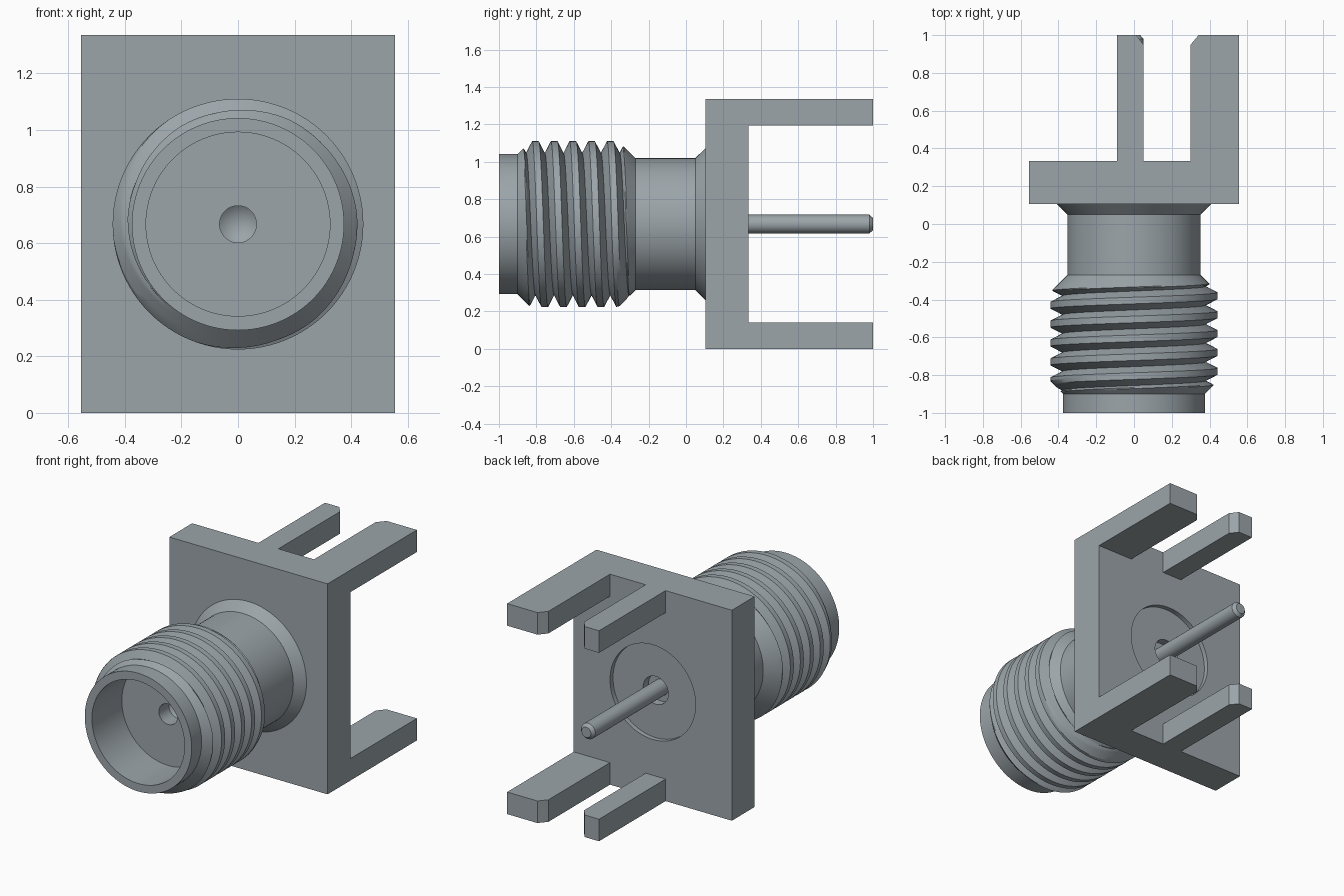
import bpy, bmesh, math

if "Cube" in bpy.data.objects:
    bpy.data.objects.remove(bpy.data.objects["Cube"], do_unlink=True)

ZC = 0.667           # height of the connector axis
SEG = 96
PITCH = 0.10
ROOT, CREST = 0.38, 0.443

metal = bpy.data.materials.new("steel grey")
metal.use_nodes = True
COL = (0.33, 0.375, 0.40, 1)
metal.diffuse_color = COL
metal.node_tree.nodes["Principled BSDF"].inputs["Base Color"].default_value = COL


def finish(name, bm, smooth=True):
    bmesh.ops.remove_doubles(bm, verts=bm.verts, dist=1e-5)
    bmesh.ops.dissolve_degenerate(bm, edges=bm.edges, dist=1e-5)
    bmesh.ops.recalc_face_normals(bm, faces=bm.faces)
    me = bpy.data.meshes.new(name)
    bm.to_mesh(me)
    bm.free()
    ob = bpy.data.objects.new(name, me)
    bpy.context.collection.objects.link(ob)
    me.materials.append(metal)
    bpy.ops.object.select_all(action='DESELECT')
    ob.select_set(True)
    bpy.context.view_layer.objects.active = ob
    if smooth:
        bpy.ops.object.shade_smooth_by_angle(angle=math.radians(20))
    return ob


def revolve(name, profile, closed=False):
    """Turn a profile about the y axis; profile(phi) gives (y, radius) points."""
    bm = bmesh.new()
    cols = []
    for i in range(SEG + 1):
        a = 2 * math.pi * i / SEG
        pts = profile(a) if callable(profile) else profile
        cols.append([bm.verts.new((r * math.sin(a), y, ZC + r * math.cos(a))) for y, r in pts])
    n = len(cols[0])
    for c, d in zip(cols, cols[1:]):
        for j in range(n if closed else n - 1):
            k = (j + 1) % n
            bm.faces.new((c[j], c[k], d[k], d[j]))
    return finish(name, bm)


def prism(name, outline, z0, z1):
    """Extrude an xy outline between two heights."""
    bm = bmesh.new()
    f = bm.faces.new([bm.verts.new((x, y, z0)) for x, y in outline])
    up = bmesh.ops.extrude_face_region(bm, geom=[f])
    for v in up["geom"]:
        if isinstance(v, bmesh.types.BMVert):
            v.co.z = z1
    return finish(name, bm, smooth=False)


# Threaded barrel: helical thread trimmed by a 45 degree chamfer at each end
def barrel_profile(a):
    pts = [(0.105, 0.288), (-0.70, 0.288), (-0.70, 0.325), (-1, 0.325), (-1, 0.375), (-0.9, 0.375)]
    steps = 6
    flank = [(-0.05 + 0.0325 * s / steps, ROOT + (CREST - ROOT) * s / steps) for s in range(steps + 1)]
    ridge = flank + [(0, CREST)] + [(-y, r) for y, r in reversed(flank)]
    for k in range(-2, 8):
        centre = -0.805 + PITCH * (k + a / (2 * math.pi))
        for dy, r in ridge:
            y = min(max(centre + dy, -0.9), -0.27)
            pts.append((y, min(r, 0.375 + (y + 0.9), 0.353 + (-0.27 - y))))
    return pts + [(-0.27, 0.353), (0.05, 0.353), (0.105, 0.407)]


revolve("threaded_barrel", barrel_profile, closed=True)

# Insulator tube, slightly recessed at the back
revolve("insulator", [(-0.70, 0.09), (-0.70, 0.288), (0.0, 0.288), (0.1, 0.30),
                      (0.303, 0.30), (0.303, 0.088), (0.2, 0.088)], closed=True)

# Centre contact: drilled socket in front, thin pin at the back
revolve("centre_pin", [(-0.55, 0), (-0.60, 0.065), (-0.70, 0.065), (-0.70, 0.09), (0.25, 0.09),
                       (0.25, 0.05), (0.98, 0.05), (1.0, 0.033), (1.0, 0)])

# Mounting plate with a round hole
plate = prism("mounting_plate", [(-0.555, 0.105), (0.555, 0.105), (0.555, 0.333), (-0.555, 0.333)], 0, 1.335)
bm = bmesh.new()
bmesh.ops.create_cone(bm, cap_ends=True, segments=SEG, radius1=0.30, radius2=0.30, depth=1)
for v in bm.verts:
    v.co = (v.co.x, v.co.z + 0.2, v.co.y + ZC)
cutter = finish("hole_cutter", bm)
cutter.hide_render = True
cut = plate.modifiers.new("hole", 'BOOLEAN')
cut.operation = 'DIFFERENCE'
cut.solver = 'EXACT'
cut.object = cutter
bpy.context.view_layer.objects.active = plate
bpy.ops.object.modifier_apply(modifier="hole")
bpy.data.objects.remove(cutter, do_unlink=True)
bpy.ops.object.select_all(action='DESELECT')
plate.select_set(True)
bpy.context.view_layer.objects.active = plate
bpy.ops.object.shade_smooth_by_angle(angle=math.radians(20))

# Board legs: a wide and a narrow one at the top and the bottom
Y0 = 0.333
wide = [(0.30, Y0), (0.555, Y0), (0.555, 1), (0.342, 1), (0.30, 0.95)]
narrow = [(-0.09, Y0), (0.05, Y0), (0.05, 0.95), (0.012, 1), (-0.09, 1)]
for level, z0, z1 in (("upper", 1.195, 1.335), ("lower", 0, 0.14)):
    prism(level + "_wide_leg", wide, z0, z1)
    prism(level + "_narrow_leg", narrow, z0, z1)
